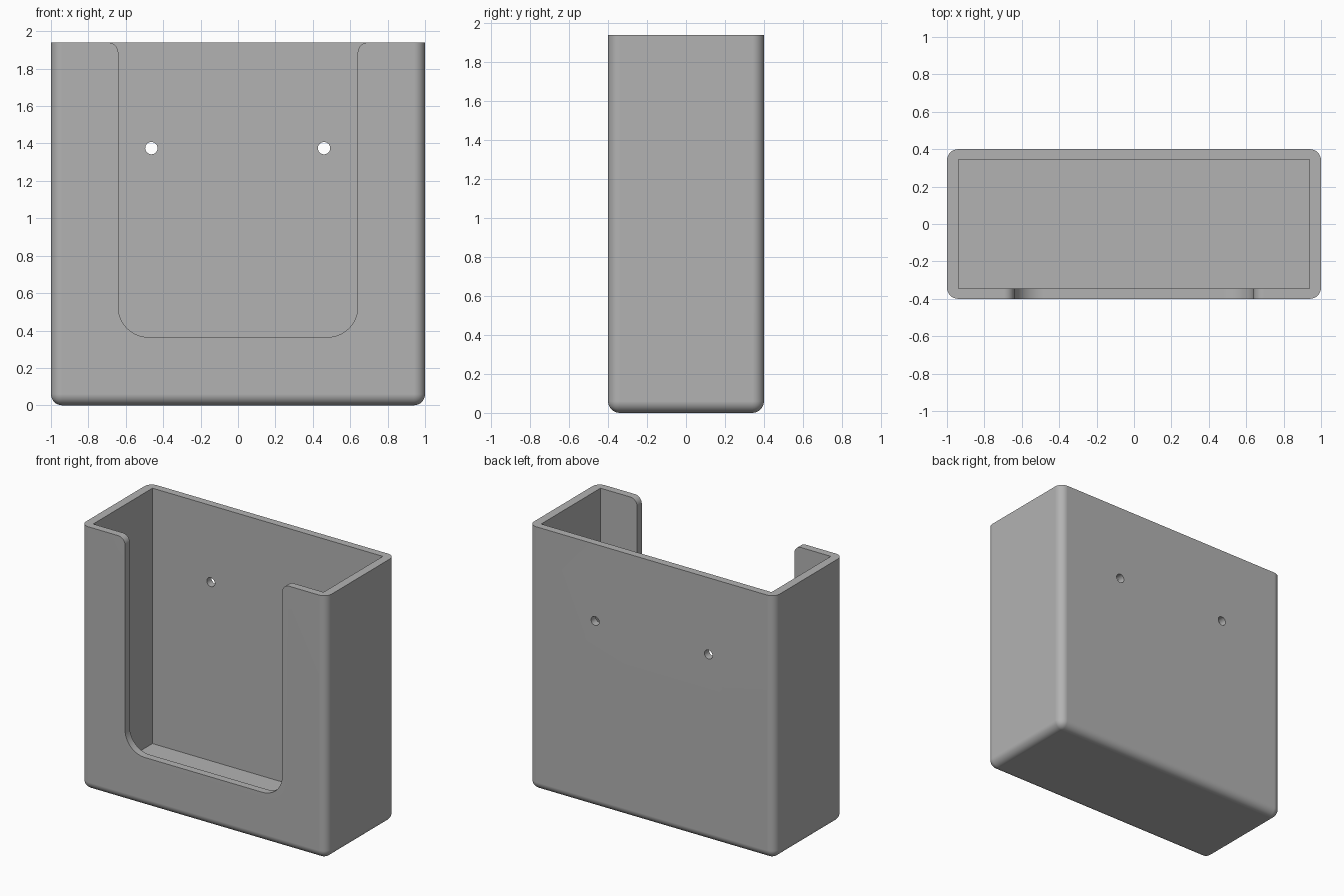
import bpy, bmesh, math
from mathutils import Matrix

if "Cube" in bpy.data.objects:
    bpy.data.objects.remove(bpy.data.objects["Cube"])

W, D, H = 1.0, 0.4, 1.94        # half width, half depth, height
WALL_X, WALL_Y, FLOOR = 0.062, 0.055, 0.06
R = 0.06                        # outer edge radius

grey = bpy.data.materials.new("plain grey")
grey.diffuse_color = (0.45, 0.45, 0.45, 1)
grey.use_nodes = True
grey.node_tree.nodes["Principled BSDF"].inputs["Base Color"].default_value = grey.diffuse_color


def make_object(name, bm):
    bmesh.ops.recalc_face_normals(bm, faces=bm.faces)
    mesh = bpy.data.meshes.new(name)
    bm.to_mesh(mesh)
    bm.free()
    mesh.materials.append(grey)
    ob = bpy.data.objects.new(name, mesh)
    bpy.context.collection.objects.link(ob)
    return ob


def box(x, y, z0, z1):
    bm = bmesh.new()
    bmesh.ops.create_cube(bm, size=1)
    bmesh.ops.scale(bm, vec=(2 * x, 2 * y, z1 - z0), verts=bm.verts)
    bmesh.ops.translate(bm, vec=(0, 0, (z0 + z1) / 2), verts=bm.verts)
    return bm


def arc(cx, cz, r, a0, a1, n=10):
    return [(cx + r * math.cos(math.radians(a0 + (a1 - a0) * i / n)),
             cz + r * math.sin(math.radians(a0 + (a1 - a0) * i / n))) for i in range(n + 1)]


# Outer body: every edge rounded except the top rim
bm = box(W, D, 0, H)
edges = [e for e in bm.edges if min(v.co.z for v in e.verts) < 0.01]
bmesh.ops.bevel(bm, geom=edges, offset=R, segments=8, profile=0.5, affect='EDGES')
body = make_object("wall_holder", bm)

# Inner pocket
cutters = [make_object("pocket_cutter", box(W - WALL_X, D - WALL_Y, FLOOR, H + 0.2))]

# Front opening: rounded lower corners, flared lips at the rim
half, low, big, lip = 0.64, 0.365, 0.16, 0.055
right = arc(half - big, low + big, big, -90, 0) + arc(half + lip, H - lip, lip, 180, 90)
right.append((half + lip, H + 0.1))
outline = right + [(-x, z) for x, z in reversed(right)]
bm = bmesh.new()
face = bm.faces.new([bm.verts.new((x, -D - 0.1, z)) for x, z in outline])
ext = bmesh.ops.extrude_face_region(bm, geom=[face])
bmesh.ops.translate(bm, vec=(0, 0.3, 0),
                    verts=[g for g in ext["geom"] if isinstance(g, bmesh.types.BMVert)])
cutters.append(make_object("opening_cutter", bm))

# Two screw holes through the back
for x in (-0.463, 0.46):
    bm = bmesh.new()
    bmesh.ops.create_cone(bm, cap_ends=True, segments=32, radius1=0.033, radius2=0.033, depth=0.3,
                          matrix=Matrix.Translation((x, D, 1.375)) @ Matrix.Rotation(math.pi / 2, 4, 'X'))
    cutters.append(make_object("screw_hole_cutter", bm))

# Cut, then shade
bpy.context.view_layer.objects.active = body
body.select_set(True)
for c in cutters:
    m = body.modifiers.new("cut", 'BOOLEAN')
    m.operation, m.solver, m.object = 'DIFFERENCE', 'EXACT', c
    bpy.ops.object.modifier_apply(modifier=m.name)
    bpy.data.objects.remove(c)
bpy.ops.object.shade_smooth_by_angle(angle=math.radians(30))
wn = body.modifiers.new("even shading", 'WEIGHTED_NORMAL')
wn.keep_sharp = True
